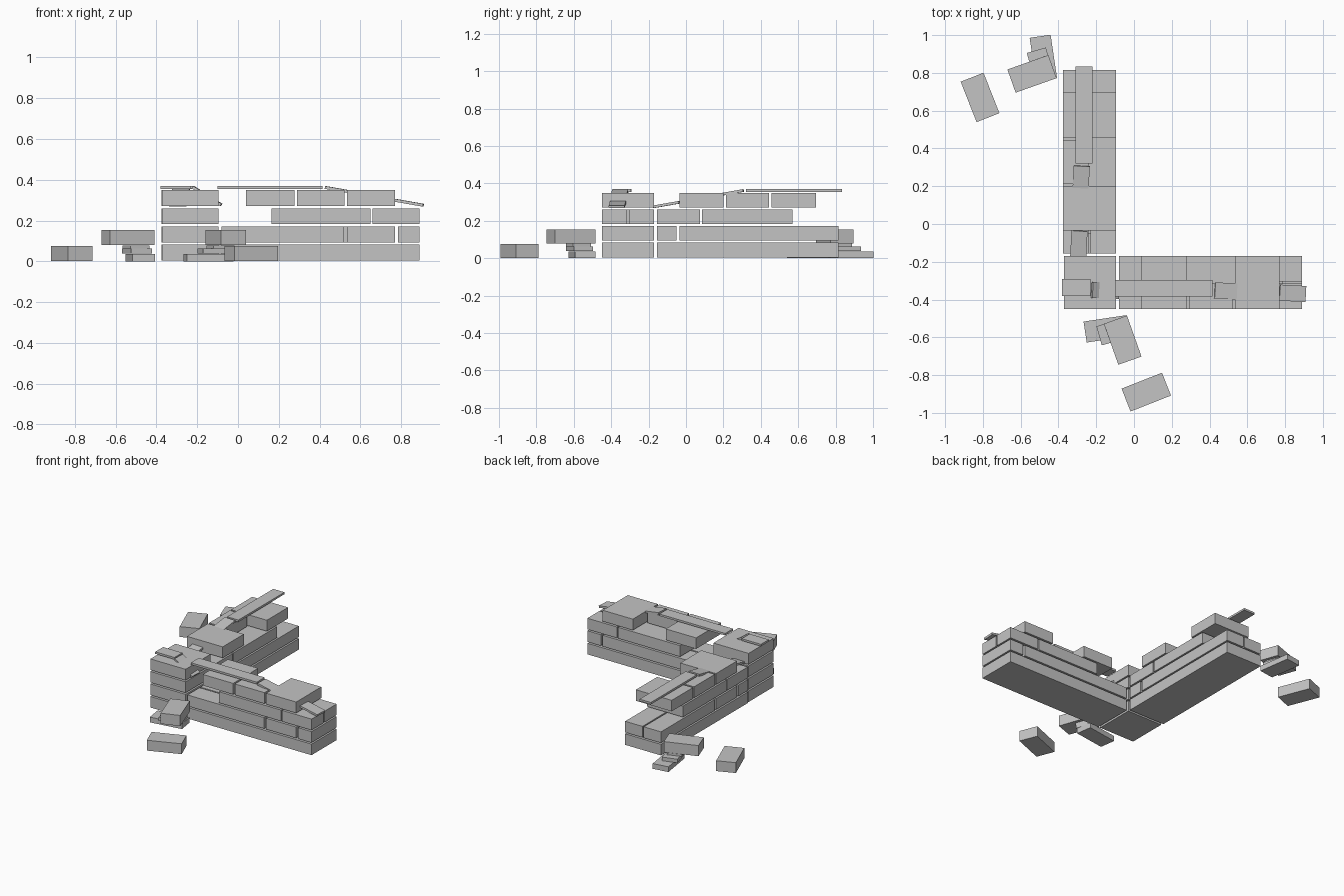
import bpy, bmesh
from math import radians
from mathutils import Matrix

cube = bpy.data.objects.get("Cube")
if cube:
    bpy.data.objects.remove(cube, do_unlink=True)

stone = bpy.data.materials.new("pale_grey_stone")
stone.use_nodes = True
GREY = (0.55, 0.55, 0.55, 1)
stone.diffuse_color = GREY
stone.node_tree.nodes["Principled BSDF"].inputs["Base Color"].default_value = GREY

# Wall depth limits and course spacing
FRONT, BACK = -0.45, -0.17
MID = (FRONT + BACK) / 2
HEIGHT, PITCH, BASE = 0.078, 0.0885, 0.005


def box(name, center, size, yaw=0, tilt=0, place=Matrix()):
    """Sharp-edged block, tilted along its length, then turned about z."""
    mesh = bpy.data.meshes.new(name)
    bm = bmesh.new()
    bmesh.ops.create_cube(bm, size=1)
    m = (place @ Matrix.Translation(center) @ Matrix.Rotation(radians(yaw), 4, 'Z')
         @ Matrix.Rotation(radians(tilt), 4, 'Y') @ Matrix.Diagonal((*size, 1)))
    bm.transform(m)
    bm.to_mesh(mesh)
    bm.free()
    mesh.materials.append(stone)
    ob = bpy.data.objects.new(name, mesh)
    bpy.context.collection.objects.link(ob)


def brick(name, row, x0, x1, y0=FRONT, y1=BACK, place=Matrix()):
    z = BASE + row * PITCH + HEIGHT / 2
    box(name, ((x0 + x1) / 2, (y0 + y1) / 2, z), (x1 - x0, y1 - y0, HEIGHT), place=place)


def ruined_wall(side, place):
    def b(row, x0, x1, y0=FRONT, y1=BACK):
        brick(f"{side}_wall_course_{row + 1}_brick", row, x0, x1, y0, y1, place)

    # Bottom course
    b(0, -0.08, 0.89)
    # Second course: split outer face, long inner face
    b(1, 0.785, 0.89)
    b(1, 0.535, 0.77, FRONT, MID - 0.005)
    b(1, -0.08, 0.52, FRONT, MID - 0.005)
    b(1, -0.08, 0.77, MID + 0.005, BACK)
    # Third course, with a gap at one end
    b(2, 0.66, 0.89, FRONT, MID - 0.005)
    b(2, 0.66, 0.89, MID + 0.005, BACK)
    b(2, 0.165, 0.65)
    # Broken top course
    b(3, 0.535, 0.77)
    b(3, 0.29, 0.522, FRONT, MID - 0.005)
    b(3, 0.04, 0.277)

    # Coping slabs, one flat and two slipping
    box(side + "_long_coping", (0.158, -0.34, 0.362), (0.515, 0.088, 0.014), place=place)
    box(side + "_slipped_coping", (0.497, -0.355, 0.35), (0.14, 0.085, 0.014), -3, 10, place)
    box(side + "_fallen_coping", (0.84, -0.367, 0.287), (0.14, 0.085, 0.014), -3, 10, place)

    # Rubble beside the wall
    box(side + "_loose_brick", (0.065, -0.89, 0.0385), (0.23, 0.13, 0.073), 21.5, place=place)
    box(side + "_stacked_brick", (-0.06, -0.615, 0.117), (0.23, 0.13, 0.075), 109.5, place=place)
    box(side + "_lower_chip", (-0.145, -0.555, 0.0185), (0.23, 0.112, 0.037), 8.5, place=place)
    box(side + "_middle_chip", (-0.108, -0.57, 0.051), (0.16, 0.105, 0.026), 16, place=place)
    box(side + "_upper_chip", (-0.085, -0.575, 0.071), (0.11, 0.10, 0.015), 20, place=place)


# Second wall repeats the first at a right angle
ruined_wall("front", Matrix())
ruined_wall("side", Matrix.Translation((0.075, 0.735, 0)) @ Matrix.Rotation(radians(-90), 4, 'Z'))

# Corner pillar joining the walls
for row in range(4):
    brick("corner_block", row, -0.37, -0.095)
box("corner_coping", (-0.306, -0.336, 0.362), (0.15, 0.088, 0.014))
box("corner_slipped_coping", (-0.152, -0.352, 0.32), (0.165, 0.085, 0.014), -3, 32)
